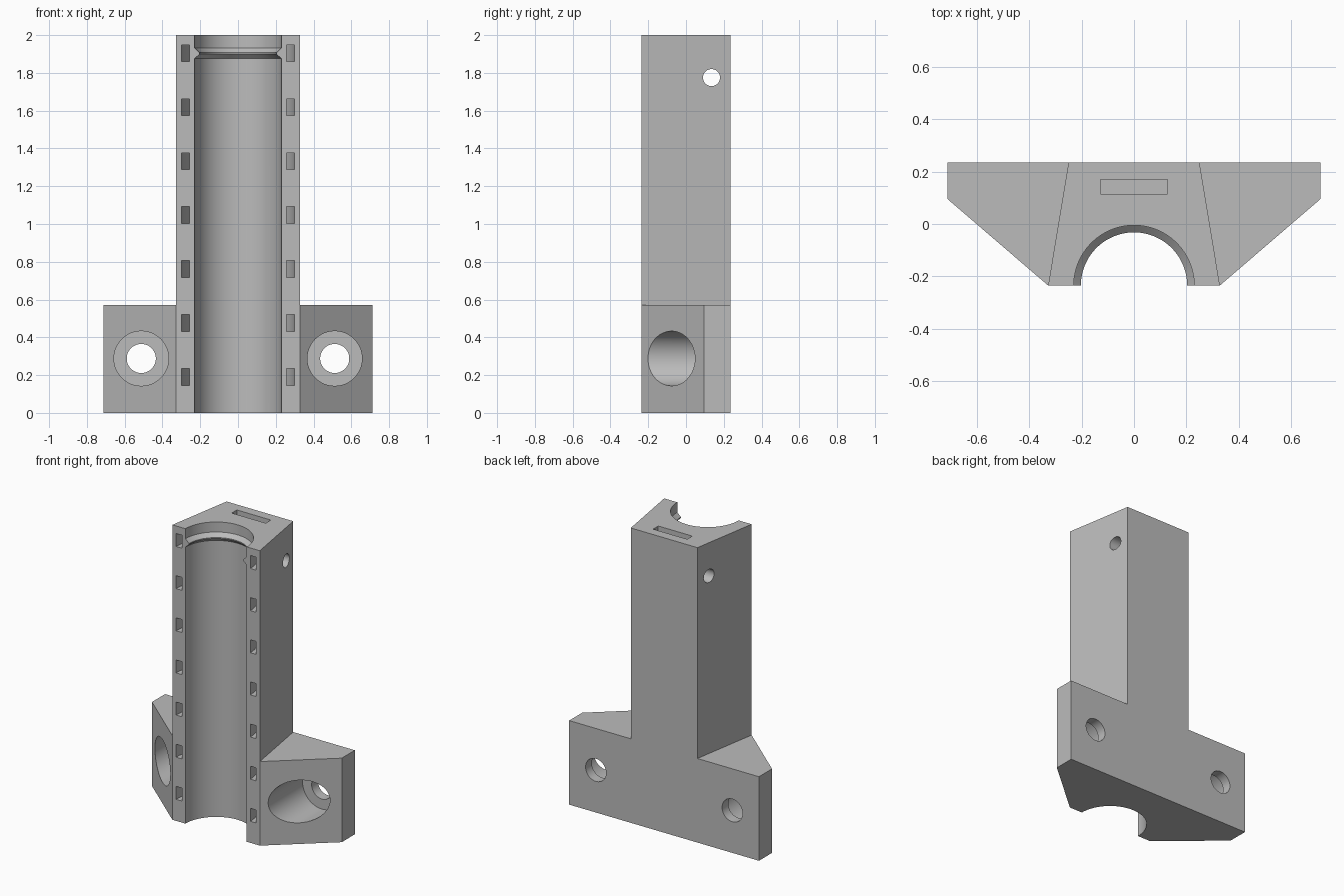
import bpy, bmesh, math
from mathutils import Matrix, Vector

if "Cube" in bpy.data.objects:
    bpy.data.objects.remove(bpy.data.objects["Cube"], do_unlink=True)

FRONT, BACK, HEIGHT, BASE_TOP = -0.235, 0.235, 2.0, 0.57

grey = bpy.data.materials.new("plain grey")
grey.use_nodes = True
grey.diffuse_color = (0.5, 0.5, 0.5, 1)
grey.node_tree.nodes["Principled BSDF"].inputs["Base Color"].default_value = (0.5, 0.5, 0.5, 1)


def add_object(name, bm):
    bmesh.ops.recalc_face_normals(bm, faces=bm.faces)
    mesh = bpy.data.meshes.new(name)
    bm.to_mesh(mesh)
    bm.free()
    mesh.materials.append(grey)
    obj = bpy.data.objects.new(name, mesh)
    bpy.context.collection.objects.link(obj)
    return obj


def prism(name, half_outline, z0, z1):
    """Extrude an outline mirrored about x = 0."""
    outline = half_outline + [(-x, y) for x, y in reversed(half_outline)]
    bm = bmesh.new()
    face = bm.faces.new([bm.verts.new((x, y, z0)) for x, y in outline])
    top = bmesh.ops.extrude_face_region(bm, geom=[face])["geom"]
    bmesh.ops.translate(bm, vec=(0, 0, z1 - z0),
                        verts=[v for v in top if isinstance(v, bmesh.types.BMVert)])
    return add_object(name, bm)


def lathe(name, profile, closed, steps=80):
    """Turn a radius/height profile about the channel axis."""
    bm = bmesh.new()
    rings = [[bm.verts.new((r * math.cos(a), FRONT + r * math.sin(a), z)) for r, z in profile]
             for a in [2 * math.pi * (i + 0.5) / steps for i in range(steps)]]
    n = len(profile)
    for i in range(steps):
        a, b = rings[i], rings[(i + 1) % steps]
        for j in range(n if closed else n - 1):
            k = (j + 1) % n
            bm.faces.new((a[j], b[j], b[k], a[k]))
    if not closed:
        for j in (0, n - 1):
            bm.faces.new([ring[j] for ring in rings])
    return add_object(name, bm)


def rod(name, start, end, radius):
    start, end = Vector(start), Vector(end)
    axis = end - start
    bm = bmesh.new()
    bmesh.ops.create_cone(bm, cap_ends=True, segments=48, radius1=radius, radius2=radius,
                          depth=axis.length,
                          matrix=Matrix.Translation((start + end) / 2)
                          @ axis.to_track_quat('Z', 'Y').to_matrix().to_4x4())
    return add_object(name, bm)


# Upright column and flared mounting foot
holder = prism("channel_holder", [(0.328, FRONT), (0.25, BACK)], 0, HEIGHT)
foot = prism("mounting_foot", [(0.328, FRONT), (0.712, 0.095), (0.712, BACK)], 0, BASE_TOP)

# Half-round channel with a pinched lip near the top
cutters = [lathe("channel_cutter", [(0.23, -0.1), (0.23, 1.875), (0.203, 1.9), (0.203, 1.907),
                                    (0.23, 1.932), (0.23, 2.1)], False)]

# Curved strap passages around the channel
for i in range(7):
    z = 0.19 + i * 0.2858
    cutters.append(lathe("strap_cutter", [(0.257, z - 0.044), (0.3, z - 0.044),
                                          (0.3, z + 0.044), (0.257, z + 0.044)], True))

# Counterbored screw holes in the foot
for side in (-1, 1):
    x = side * 0.512
    cutters.append(rod("screw_head_cutter", (x, -0.5, 0.288), (x, 0.168, 0.288), 0.145))
    cutters.append(rod("screw_cutter", (x, 0.1, 0.288), (x, 0.5, 0.288), 0.077))

# Cross hole and the slot in the top
cutters.append(rod("cross_hole_cutter", (-0.6, 0.135, 1.775), (0.6, 0.135, 1.775), 0.045))
cutters.append(prism("top_slot_cutter", [(0.128, 0.115), (0.128, 0.17)], 1.7, 2.1))

# Join the foot, then cut every opening
for tool in [foot] + cutters:
    mod = holder.modifiers.new(tool.name, 'BOOLEAN')
    mod.operation = 'UNION' if tool is foot else 'DIFFERENCE'
    mod.solver = 'EXACT'
    mod.object = tool

bpy.context.view_layer.update()
result = bpy.data.meshes.new_from_object(holder.evaluated_get(bpy.context.evaluated_depsgraph_get()))
holder.modifiers.clear()
holder.data = result
result.name = "channel_holder"
for tool in [foot] + cutters:
    bpy.data.objects.remove(tool, do_unlink=True)

bpy.ops.object.select_all(action='DESELECT')
holder.select_set(True)
bpy.context.view_layer.objects.active = holder
bpy.ops.object.shade_smooth_by_angle(angle=math.radians(25))
